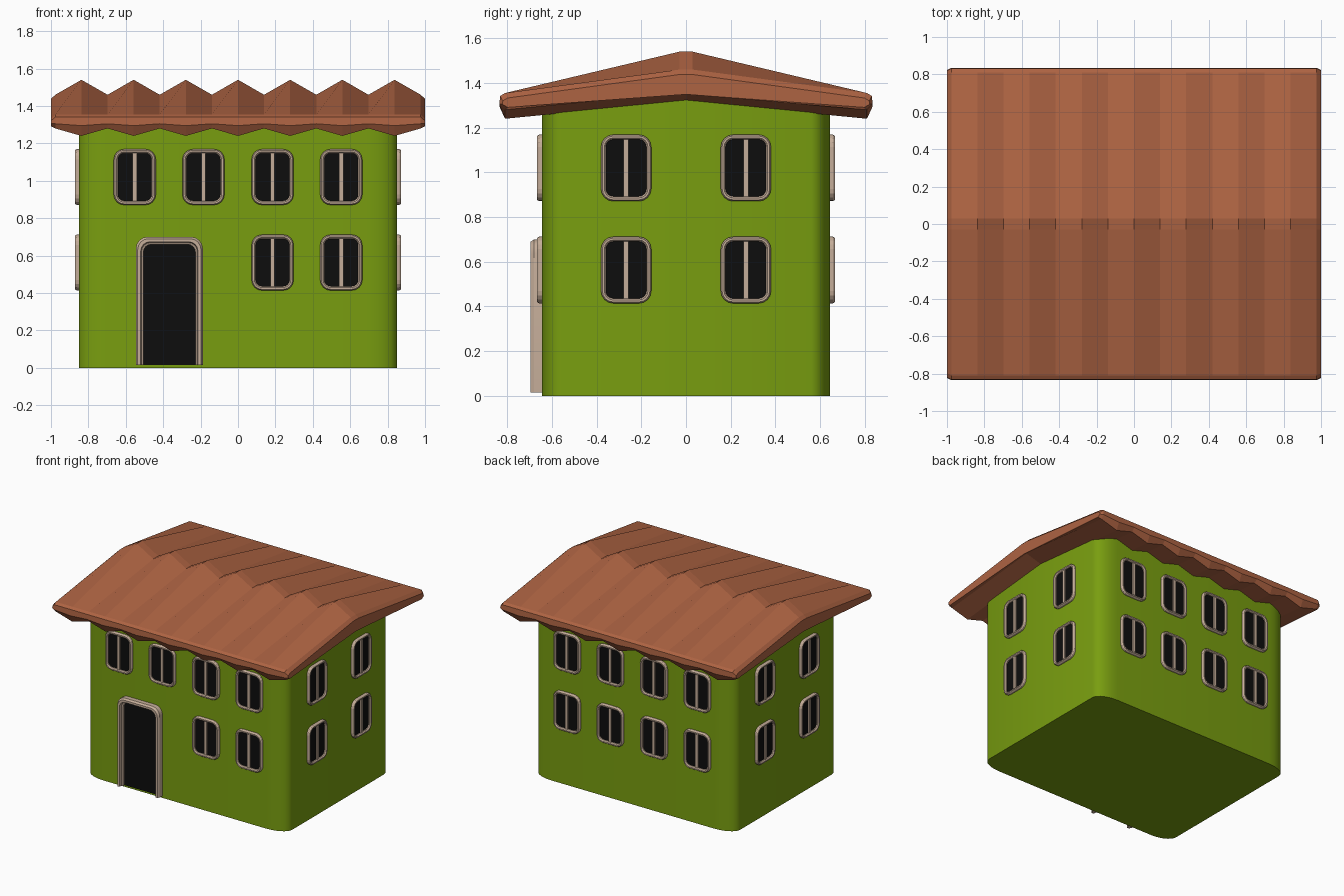
import bpy, bmesh, math
from mathutils import Matrix, Vector

if "Cube" in bpy.data.objects:
    bpy.data.objects.remove(bpy.data.objects["Cube"])


def material(name, rgb):
    m = bpy.data.materials.new(name)
    m.diffuse_color = (*rgb, 1)
    m.use_nodes = True
    m.node_tree.nodes["Principled BSDF"].inputs["Base Color"].default_value = m.diffuse_color
    return m


GREEN = material("green_plaster", (0.19, 0.34, 0.005))
TILE = material("roof_tile", (0.42, 0.125, 0.055))
STONE = material("frame_stone", (0.56, 0.42, 0.32))
DARK = material("dark_glass", (0.004, 0.004, 0.004))


def finish(bm, name, mat):
    bmesh.ops.recalc_face_normals(bm, faces=bm.faces)
    me = bpy.data.meshes.new(name)
    bm.to_mesh(me)
    bm.free()
    me.materials.append(mat)
    return me


def add(name, me, matrix=Matrix()):
    ob = bpy.data.objects.new(name, me)
    bpy.context.collection.objects.link(ob)
    ob.matrix_world = matrix
    return ob


def smooth(ob, angle):
    bpy.ops.object.select_all(action='DESELECT')
    ob.select_set(True)
    bpy.context.view_layer.objects.active = ob
    bpy.ops.object.shade_smooth_by_angle(angle=math.radians(angle))


def rounded(w, h, rx, ry, corners=(0, 1, 2, 3), seg=4):
    """Rounded rectangle outline, centred, counter-clockwise from +x +y."""
    pts = []
    for c in corners:
        sx, sy = ((1, 1), (-1, 1), (-1, -1), (1, -1))[c]
        for i in range(seg + 1):
            a = math.pi / 2 * (c + i / seg)
            pts.append((sx * (w / 2 - rx) + rx * math.cos(a),
                        sy * (h / 2 - ry) + ry * math.sin(a)))
    return pts


def loft(bm, rings, closed_ring=True, closed_loft=False, caps=False):
    """Skin a list of point rings."""
    vs = [[bm.verts.new(p) for p in r] for r in rings]
    n = len(vs[0])
    for k in range(len(vs) if closed_loft else len(vs) - 1):
        a, b = vs[k], vs[(k + 1) % len(vs)]
        for i in range(n if closed_ring else n - 1):
            j = (i + 1) % n
            bm.faces.new((a[i], a[j], b[j], b[i]))
    if caps:
        bm.faces.new(vs[0])
        bm.faces.new(vs[-1])
    return vs


# Walls: rounded block whose top is buried in the roof
bm = bmesh.new()
plan = rounded(1.70, 1.29, 0.16, 0.085, seg=5)
loft(bm, [[(x, y, z) for x, y in plan] for z in (0, 1.345)], caps=True)
smooth(add("walls", finish(bm, "walls", GREEN)), 40)


# Roof: pleated slab, cross-sections alternating between crest and valley
def section(x, t, end=False):
    s = 0.985 if end else 1.0
    d = 0.022 if end else 0.0
    half = [(0.03, 1.46 + 0.08 * t - d), (0.81, 1.355 - d), (0.832, 1.342 - d),
            (0.835, 1.305 - 0.01 * t), (0.81, 1.28 - 0.04 * t + d / 2)]
    right = [(x, y * s, z) for y, z in half]
    left = [(x, -y * s, z) for y, z in reversed(half)]
    return right + [(x, 0, 1.36 - 0.04 * t - d / 2)] + left


step = 0.1395
rings = [section(-1, 0, True)]
rings += [section(k * step, (k + 1) % 2) for k in range(-7, 8)]
rings += [section(1, 0, True)]
bm = bmesh.new()
loft(bm, rings, caps=True)
add("roof", finish(bm, "roof", TILE))

# Window frame with centre bar (local -y points outwards)
W, H, R = 0.225, 0.298, 0.055
FRAME = ((0, 0), (0, 0.013), (0.006, 0.022), (0.015, 0.022), (0.022, 0.014), (0.022, 0))
bm = bmesh.new()
loft(bm, [[(x, -d, z) for x, z in rounded(W - 2 * i, H - 2 * i, R - i, R - i)]
          for i, d in FRAME], closed_loft=True)
bmesh.ops.create_cube(bm, size=1, matrix=Matrix.Translation((0, -0.009, 0))
                      @ Matrix.Diagonal((0.022, 0.014, H - 0.042, 1)))
frame_mesh = finish(bm, "window_frame", STONE)

# Window glass
bm = bmesh.new()
bm.faces.new([bm.verts.new((x, -0.006, z))
              for x, z in rounded(W - 0.042, H - 0.042, R - 0.021, R - 0.021)])
glass_mesh = finish(bm, "window_glass", DARK)


# Place windows on all four sides; the front lacks two at the door
def window(side, turn, dist, u, z):
    m = Matrix.Rotation(turn, 4, 'Z') @ Matrix.Translation((u, -dist, z))
    add(side + "_window_frame", frame_mesh, m)
    add(side + "_window_glass", glass_mesh, m)


LONG, SHORT = (-0.552, -0.185, 0.185, 0.552), (-0.268, 0.268)
SIDES = (("front", 0, 0.645, LONG), ("right", math.pi / 2, 0.85, SHORT),
         ("back", math.pi, 0.645, LONG), ("left", -math.pi / 2, 0.85, SHORT))
for side, turn, dist, columns in SIDES:
    for u in columns:
        for z in (0.563, 1.02):
            if not (side == "front" and u < 0 and z < 0.8):
                window(side, turn, dist, u, z)


# Door frame: open arch with rounded upper corners
def arch(inset, depth):
    w, top, r = 0.358 - 2 * inset, 0.70 - inset, 0.062 - inset * 0.5
    pts = [(x, z + top / 2) for x, z in rounded(w, top, r, r, corners=(0, 1))]
    pts = [(w / 2, 0.016)] + pts + [(-w / 2, 0.016)]
    return [(x - 0.367, -0.645 - depth, z) for x, z in pts]


ARCH = ((0, -0.005), (0, 0.035), (0.010, 0.050), (0.026, 0.050), (0.030, 0.030),
        (0.040, 0.024), (0.040, -0.005))
bm = bmesh.new()
vs = loft(bm, [arch(i, d) for i, d in ARCH], closed_ring=False, closed_loft=True)
for e in (0, -1):
    bm.faces.new([r[e] for r in vs])
smooth(add("door_frame", finish(bm, "door_frame", STONE)), 30)

# Door opening
bm = bmesh.new()
bm.faces.new([bm.verts.new(p) for p in arch(0.039, 0.008)])
add("door_opening", finish(bm, "door_opening", DARK))

# Flat panels must face outwards
for me in (glass_mesh, bpy.data.objects["door_opening"].data):
    if me.polygons[0].normal.y > 0:
        me.flip_normals()
